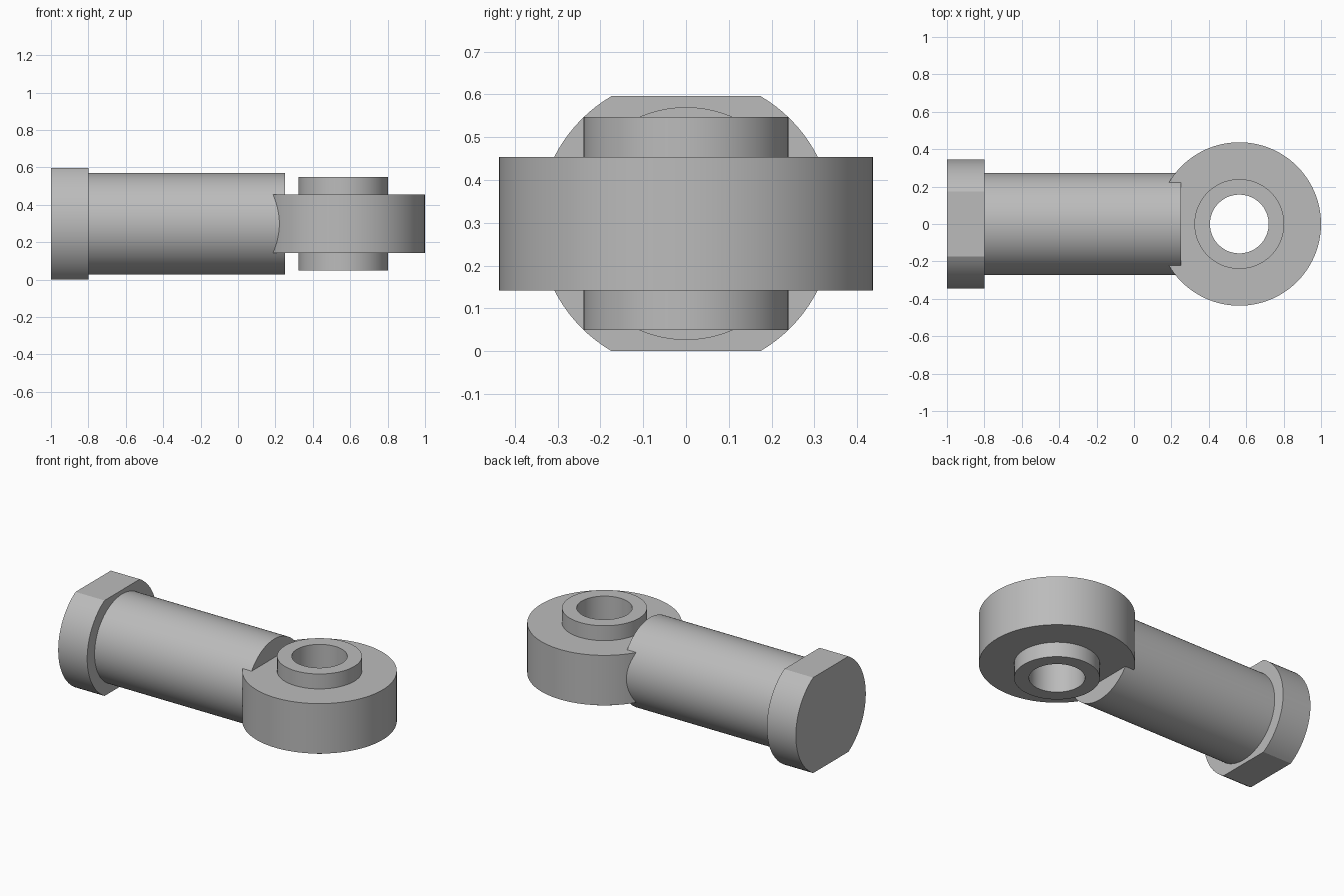
import bpy, bmesh
from math import sin, cos, pi, asin
from mathutils import Matrix

if "Cube" in bpy.data.objects:
    bpy.data.objects.remove(bpy.data.objects["Cube"])

MID_Z = 0.298      # height of the common axis
EYE_X = 0.563      # centre of the eye
SIDES = 96

steel = bpy.data.materials.new("steel_grey")
steel.use_nodes = True
grey = (0.5, 0.5, 0.5, 1)
steel.diffuse_color = grey
steel.node_tree.nodes["Principled BSDF"].inputs["Base Color"].default_value = grey


def finish(name, bm, matrix):
    bmesh.ops.recalc_face_normals(bm, faces=bm.faces)
    bm.transform(matrix)
    mesh = bpy.data.meshes.new(name)
    bm.to_mesh(mesh)
    bm.free()
    mesh.materials.append(steel)
    obj = bpy.data.objects.new(name, mesh)
    bpy.context.collection.objects.link(obj)
    bpy.ops.object.select_all(action='DESELECT')
    obj.select_set(True)
    bpy.context.view_layer.objects.active = obj
    bpy.ops.object.shade_smooth_by_angle(angle=pi / 6)
    return obj


def prism(name, outline, x0, x1):
    """Extrude a (y, z) outline along x."""
    bm = bmesh.new()
    face = bm.faces.new([bm.verts.new((x0, y, z)) for y, z in outline])
    new = bmesh.ops.extrude_face_region(bm, geom=[face], use_keep_orig=True)
    verts = [v for v in new["geom"] if isinstance(v, bmesh.types.BMVert)]
    bmesh.ops.translate(bm, verts=verts, vec=(x1 - x0, 0, 0))
    return finish(name, bm, Matrix.Translation((0, 0, MID_Z)))


def tube(name, inner, outer, half):
    """Spin a rectangular section around the upright eye axis."""
    bm = bmesh.new()
    section = [(inner, -half), (outer, -half), (outer, half), (inner, half)]
    verts = [bm.verts.new((r, 0, z)) for r, z in section]
    edges = [bm.edges.new((verts[i], verts[(i + 1) % 4])) for i in range(4)]
    bmesh.ops.spin(bm, geom=verts + edges, axis=(0, 0, 1), cent=(0, 0, 0),
                   angle=2 * pi, steps=SIDES, use_merge=True)
    bmesh.ops.remove_doubles(bm, verts=bm.verts, dist=1e-5)
    return finish(name, bm, Matrix.Translation((EYE_X, 0, MID_Z)))


def arc(radius, start, end, steps):
    return [(radius * cos(start + (end - start) * i / steps),
             radius * sin(start + (end - start) * i / steps))
            for i in range(steps + 1)]


# Round collar with wrench flats on top and bottom
flat = asin(MID_Z / 0.345)
collar = arc(0.345, -flat, flat, 32) + arc(0.345, pi - flat, pi + flat, 32)
prism("collar", collar, -1.0, -0.8)

# Cylindrical shank, running slightly into the collar
prism("shank", arc(0.272, 0, 2 * pi, SIDES)[:-1], -0.85, 0.25)

# Eye ring and the taller bushing through it
tube("eye_ring", 0.2, 0.437, 0.156)
tube("bushing", 0.157, 0.24, 0.249)
